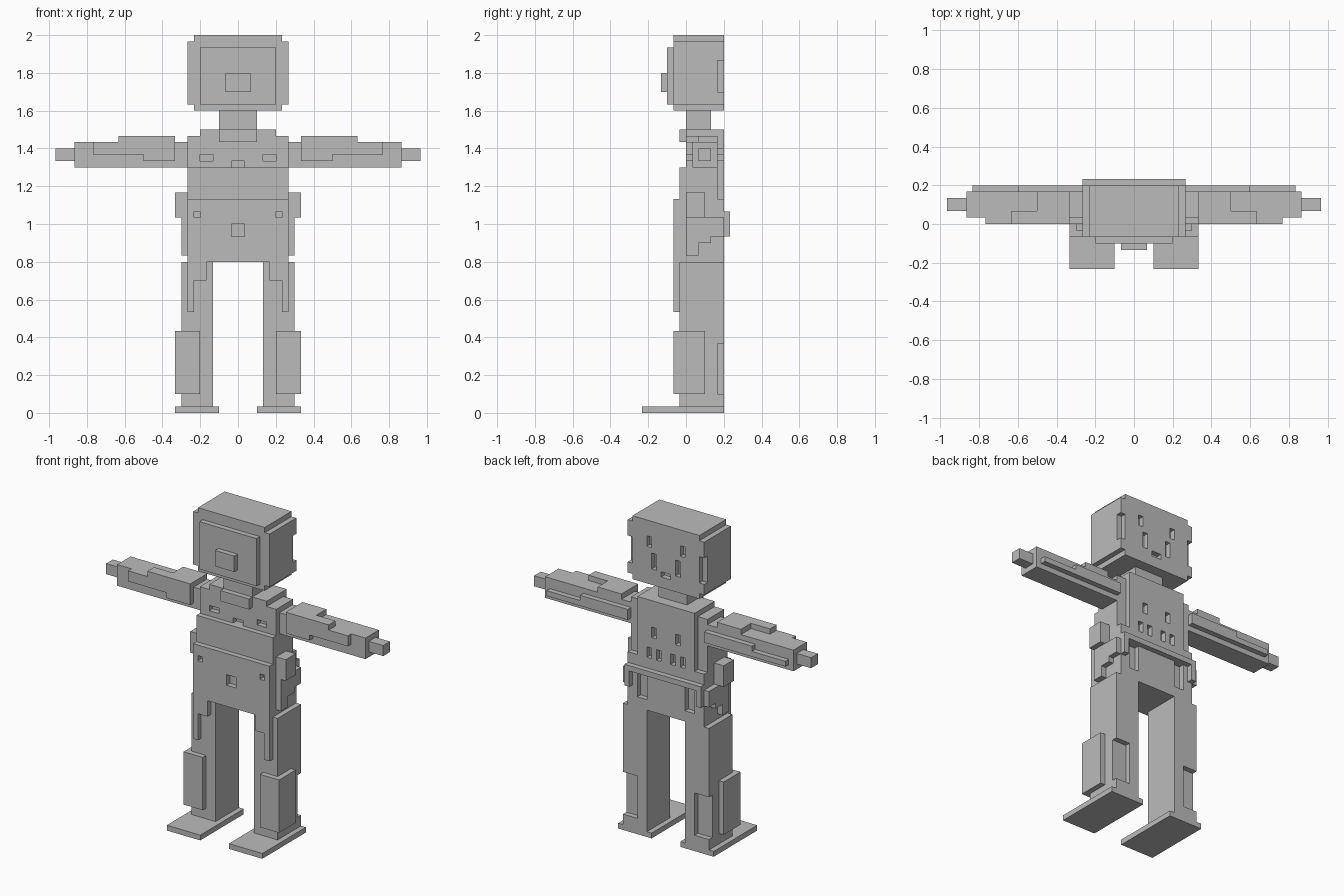
import bpy, bmesh
from mathutils import Vector
from itertools import product

cube = bpy.data.objects.get("Cube")
if cube:
    bpy.data.objects.remove(cube, do_unlink=True)

UNIT = 1 / 30  # edge of one block

grey = bpy.data.materials.new("plain_grey")
grey.use_nodes = True
COLOUR = (0.5, 0.5, 0.5, 1)
grey.diffuse_color = COLOUR
grey.node_tree.nodes["Principled BSDF"].inputs["Base Color"].default_value = COLOUR


def blocks(boxes, mirror):
    """Cells covered by boxes given as (x range, y range, z range)."""
    cells = set()
    for xs, ys, zs in boxes:
        for x, y, z in product(range(*xs), range(*ys), range(*zs)):
            cells.add((x, y, z))
            if mirror:
                cells.add((-1 - x, y, z))
    return cells


def skin(name, cells):
    """Wrap the outer faces of the cells and merge the flat areas."""
    bm = bmesh.new()
    verts = {}

    def corner(p):
        if p not in verts:
            verts[p] = bm.verts.new(Vector(p) * UNIT)
        return verts[p]

    for cell in cells:
        for axis, side in product(range(3), (0, 1)):
            near = list(cell)
            near[axis] += 2 * side - 1
            if tuple(near) in cells:
                continue
            u, v = (axis + 1) % 3, (axis + 2) % 3
            ring = []
            for a, b in ((0, 0), (1, 0), (1, 1), (0, 1)):
                p = list(cell)
                p[axis] += side
                p[u] += a
                p[v] += b
                ring.append(corner(tuple(p)))
            bm.faces.new(ring if side else ring[::-1])
    bmesh.ops.dissolve_limit(bm, angle_limit=0.02, verts=bm.verts[:], edges=bm.edges[:])
    mesh = bpy.data.meshes.new(name)
    bm.to_mesh(mesh)
    bm.free()
    mesh.materials.append(grey)
    obj = bpy.data.objects.new(name, mesh)
    bpy.context.collection.objects.link(obj)


def part(name, add, cut=()):
    """A part symmetric about the middle, drawn for its +x half."""
    skin(name, blocks(add, True) - blocks(cut, True))


def pair(name, add, cut=()):
    """A left part and its mirrored right part."""
    cells = blocks(add, False) - blocks(cut, False)
    skin("left_" + name, cells)
    skin("right_" + name, {(-1 - x, y, z) for x, y, z in cells})


# Head with stepped edges, side notches and face slots
part("head",
     [((0, 7), (-2, 6), (48, 60)), ((7, 8), (-2, 6), (49, 59))],
     [((7, 8), (5, 6), (51, 56)),      # side notches
      ((3, 4), (5, 6), (55, 57)),      # upper slots
      ((2, 3), (5, 6), (51, 54)),      # lower slots
      ((0, 1), (5, 6), (50, 51))])     # mouth
part("head_plate", [((0, 6), (-3, -2), (49, 58))])
part("head_knob", [((0, 2), (-4, -3), (51, 54))])

# Neck and collar
part("neck", [((0, 3), (0, 4), (45, 48))])
part("collar", [((0, 3), (-1, 0), (43, 45))])

# Chest with front holes and ribbed back
part("chest",
     [((0, 8), (0, 5), (34, 44)),
      ((0, 6), (0, 6), (34, 45)),
      ((0, 8), (-1, 0), (34, 39))],
     [((4, 6), (0, 1), (40, 41)),
      ((0, 1), (0, 1), (39, 40)),
      ((2, 3), (5, 6), (38, 40)),
      ((1, 2), (5, 6), (33, 36)),
      ((3, 4), (5, 6), (33, 36))])

# Hips
part("hips",
     [((0, 8), (-2, 6), (24, 34))],
     [((6, 7), (-2, -1), (31, 32)),
      ((0, 1), (-2, -1), (28, 30)),
      ((4, 6), (5, 6), (26, 31))])

# Belt across the back with hanging ends
part("belt", [((0, 8), (6, 7), (31, 32)), ((7, 8), (6, 7), (28, 31))])

# Hip pouches and stepped side panels
pair("pouch", [((8, 10), (0, 3), (31, 35))])
pair("hip_panel",
     [((8, 9), (0, 2), (25, 31)),
      ((8, 9), (2, 4), (27, 31)),
      ((8, 9), (4, 6), (28, 31))])

# Arms with stepped plates on front, top and back
pair("arm",
     [((8, 26), (1, 5), (39, 43)),
      ((10, 15), (0, 1), (40, 43)),    # front plate
      ((15, 23), (0, 1), (41, 43)),
      ((10, 15), (0, 5), (43, 44)),    # top plate
      ((15, 19), (0, 2), (43, 44)),
      ((8, 18), (5, 6), (40, 42)),     # back strip
      ((18, 25), (5, 6), (40, 41))])
pair("hand", [((26, 29), (2, 4), (40, 42))])

# Legs with thigh strips and a notch behind each calf
pair("leg",
     [((4, 9), (-1, 6), (1, 24)),
      ((5, 8), (-2, -1), (21, 24)),
      ((7, 8), (-2, -1), (16, 21))],
     [((6, 9), (5, 6), (3, 11))])
pair("calf_guard",
     [((6, 10), (-2, -1), (3, 13)), ((9, 10), (-1, 3), (3, 13))])
pair("foot", [((3, 10), (-7, 6), (0, 1))])
